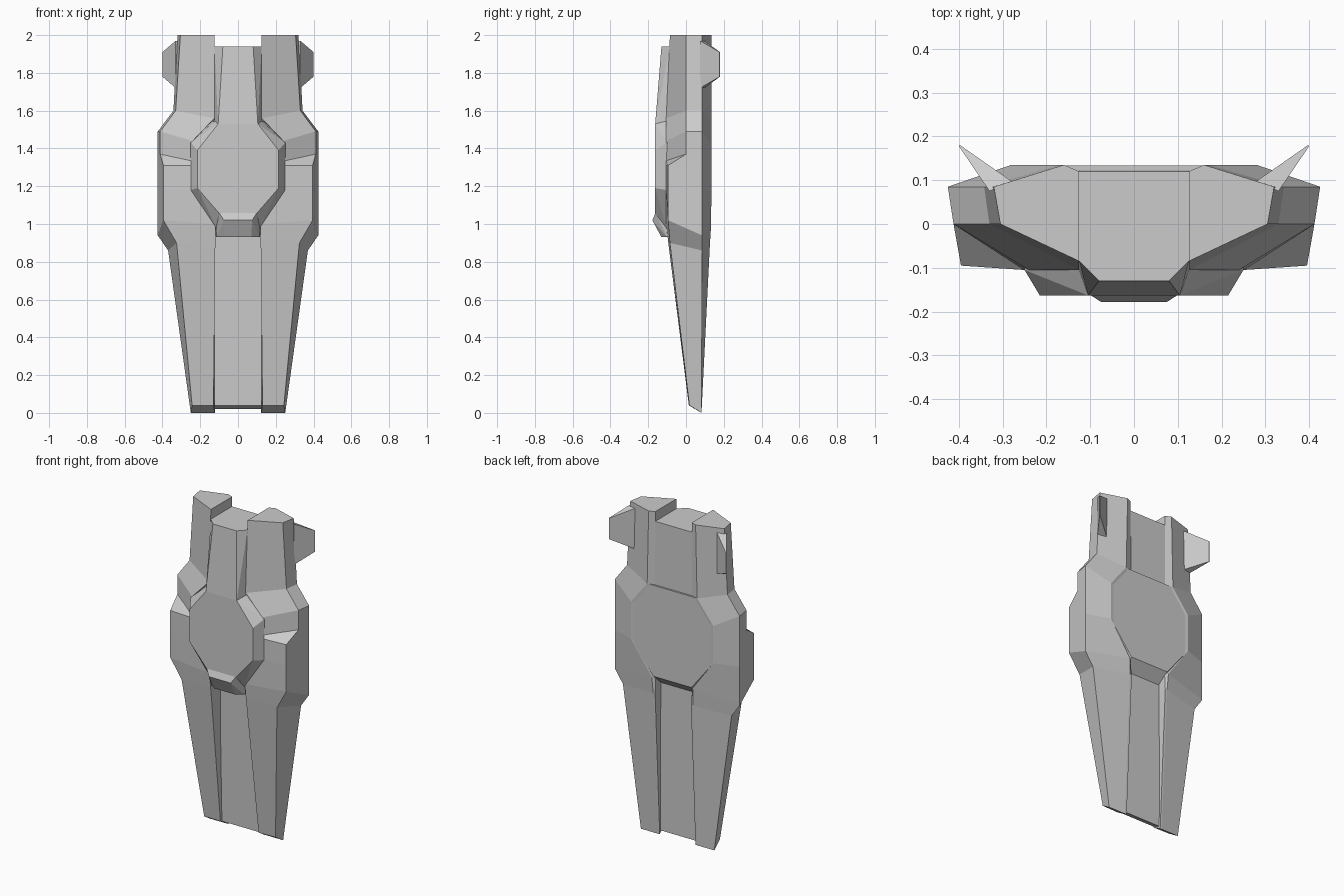
import bpy, bmesh


def finish(bm, name, mirror=False):
    bmesh.ops.recalc_face_normals(bm, faces=bm.faces[:])
    me = bpy.data.meshes.new(name)
    bm.to_mesh(me)
    bm.free()
    ob = bpy.data.objects.new(name, me)
    bpy.context.collection.objects.link(ob)
    if mirror:
        mod = ob.modifiers.new("mirror", 'MIRROR')
        mod.use_mirror_merge = False
    return ob


def loft(name, rails):
    """Closed loft between rails of equal length, mirrored across x."""
    bm = bmesh.new()
    v = [[bm.verts.new(p) for p in r] for r in rails]
    n, m = len(rails), len(rails[0])
    for i in range(n):
        a, b = v[i], v[(i + 1) % n]
        for j in range(m - 1):
            bm.faces.new((a[j], b[j], b[j + 1], a[j + 1]))
    bm.faces.new([r[0] for r in v])
    bm.faces.new([r[-1] for r in v])
    return finish(bm, name, True)


def hull(name, pts, both=True, mirror=False):
    """Faceted solid from corner points, optionally symmetric in x."""
    bm = bmesh.new()
    for x, y, z in pts:
        bm.verts.new((x, y, z))
        if both:
            bm.verts.new((-x, y, z))
    r = bmesh.ops.convex_hull(bm, input=bm.verts[:])
    junk = {g for g in r["geom_interior"] + r["geom_unused"]
            if isinstance(g, bmesh.types.BMVert)}
    bmesh.ops.delete(bm, geom=list(junk), context='VERTS')
    bmesh.ops.dissolve_limit(bm, angle_limit=0.01, verts=bm.verts[:], edges=bm.edges[:])
    return finish(bm, name, mirror)


# side hulls: rails run from top to bottom
inner_front = [(.125, -.085, 2), (.125, -.105, 1.56), (.24, -.105, 1.44),
               (.25, -.105, 1.335), (.25, -.105, 1.31), (.25, -.105, 1.18),
               (.12, -.105, 1.0), (.12, -.095, .91), (.13, .015, .04)]
outer_front = [(.305, 0, 2), (.33, 0, 1.6), (.412, 0, 1.49),
               (.412, 0, 1.37), (.395, -.095, 1.31), (.395, -.095, 1.18),
               (.395, -.095, 1.02), (.325, -.085, .90), (.243, .018, .04)]
outer_back = [(.32, .085, 2), (.342, .085, 1.6), (.425, .085, 1.49),
              (.425, .085, 1.37), (.425, .085, 1.31), (.425, .085, 1.18),
              (.425, .085, .94), (.37, .085, .86), (.25, .082, 0)]
ridge_back = [(.16, .135, 2), (.17, .135, 1.55), (.28, .135, 1.41),
              (.28, .135, 1.37), (.28, .135, 1.31), (.28, .135, 1.18),
              (.14, .132, .98), (.135, .126, .88), (.135, .082, 0)]
inner_back = [(.125 if z > .95 else .122, y - .015 if z > .95 else y, z)
              for x, y, z in ridge_back]
loft("side_hull", [inner_front, outer_front, outer_back, ridge_back, inner_back])

# octagonal centre hub, running through to the back panel
hull("centre_hub", [
    (.105, -.163, 1.53), (.215, -.163, 1.39), (.215, -.163, 1.19), (.085, -.163, 1.04),
    (.125, -.105, 1.545), (.25, -.105, 1.43), (.25, -.105, 1.18), (.115, -.105, .98),
    (.16, .133, 1.55), (.28, .133, 1.41), (.28, .133, 1.18), (.13, .133, .99),
    (.12, .07, .93)])

# protruding lip under the hub
hull("hub_lip", [
    (.1, -.162, 1.06), (.075, -.178, 1.02), (.12, -.105, 1.02),
    (.07, -.13, .93), (.112, -.1, .93), (.12, .07, .93), (.12, .07, 1.02)])

# upper spine between the hulls
hull("upper_spine", [
    (.08, -.13, 1.94), (.125, -.085, 1.94), (.125, .12, 1.94),
    (.105, -.163, 1.53), (.125, -.105, 1.53), (.125, .122, 1.5)])

# thin web between the lower prongs
hull("lower_web", [
    (.125, .0, .96), (.125, .07, .96), (.125, .022, .04), (.125, .072, .02)])

# small swept fins at the back
hull("fin", [
    (.33, .075, 1.97), (.33, .075, 1.72), (.28, .098, 1.97), (.28, .098, 1.72),
    (.4, .178, 1.91), (.4, .178, 1.78), (.397, .18, 1.91), (.397, .18, 1.78)],
    both=False, mirror=True)
